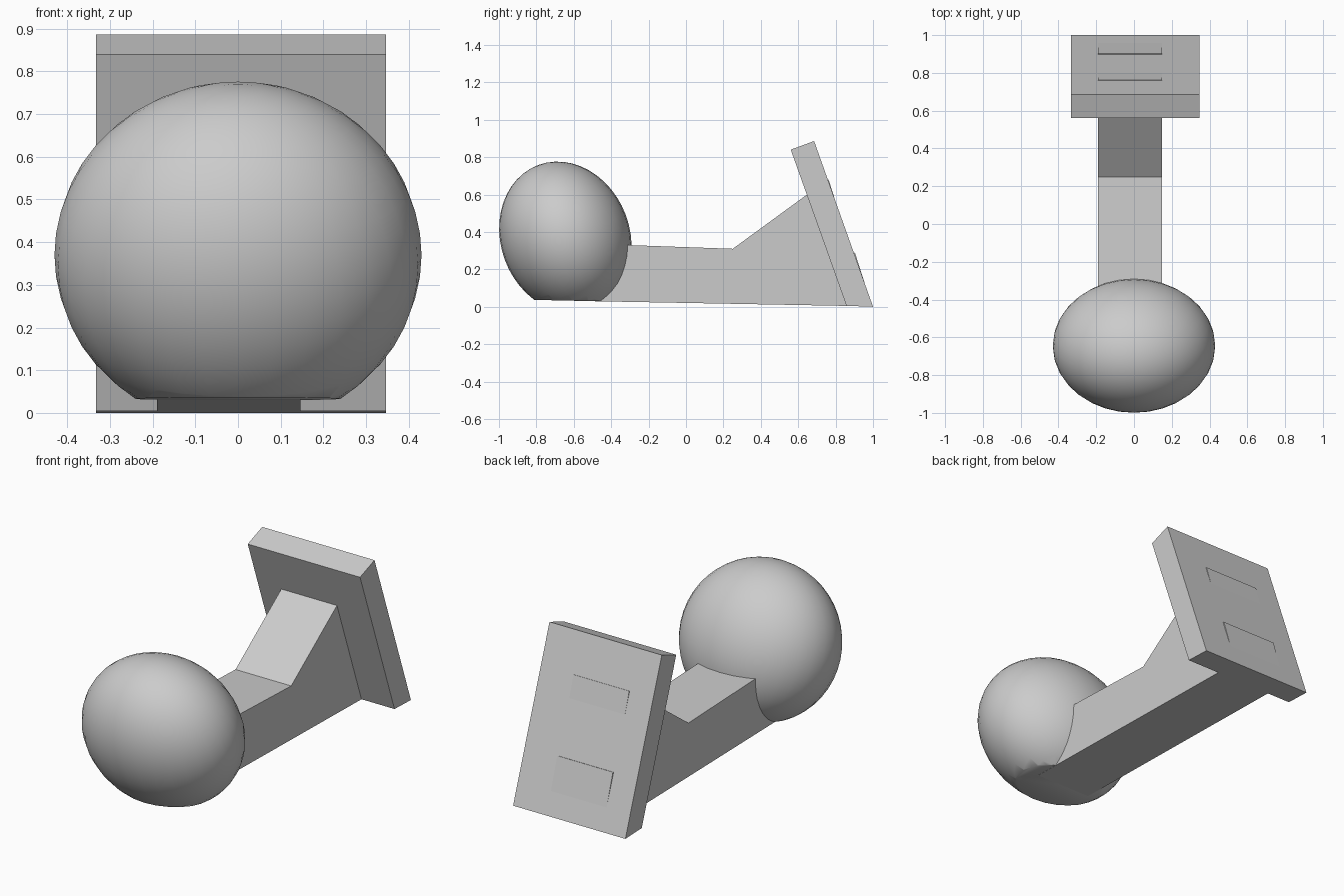
import bpy
import bmesh
import math
from mathutils import Matrix, Vector

cube = bpy.data.objects.get("Cube")
if cube:
    bpy.data.objects.remove(cube, do_unlink=True)

# Single plain grey
grey = bpy.data.materials.new("plain grey")
grey.use_nodes = True
colour = (0.6, 0.6, 0.6, 1)
grey.diffuse_color = colour
grey.node_tree.nodes["Principled BSDF"].inputs["Base Color"].default_value = colour


def finish(name, bm):
    bmesh.ops.recalc_face_normals(bm, faces=bm.faces[:])
    mesh = bpy.data.meshes.new(name)
    bm.to_mesh(mesh)
    bm.free()
    mesh.materials.append(grey)
    obj = bpy.data.objects.new(name, mesh)
    bpy.context.collection.objects.link(obj)
    return obj


def extrude_profile(name, points, x0, x1):
    """Extrude a side profile of (y, z) points from x0 to x1."""
    bm = bmesh.new()
    face = bm.faces.new([bm.verts.new((x0, y, z)) for y, z in points])
    out = bmesh.ops.extrude_face_region(bm, geom=[face])
    verts = [g for g in out["geom"] if isinstance(g, bmesh.types.BMVert)]
    bmesh.ops.translate(bm, verts=verts, vec=(x1 - x0, 0, 0))
    return finish(name, bm)


def underside(y):
    return 0.0205 - 0.0185 * y


ARM = (-0.19, 0.147)

# Tilted ellipsoid head, cut flat along the sloping underside
bm = bmesh.new()
shape = (Matrix.Translation((0, -0.645, 0.37))
         @ Matrix.Rotation(math.radians(20.5), 4, "X")
         @ Matrix.Diagonal((0.43, 0.345, 0.414, 1)))
bmesh.ops.create_uvsphere(bm, u_segments=32, v_segments=24, radius=1, matrix=shape)
cut = bmesh.ops.bisect_plane(bm, geom=bm.verts[:] + bm.edges[:] + bm.faces[:],
                             plane_co=(0, 0, underside(0) + 0.001),
                             plane_no=Vector((0, 0.0185, 1)).normalized(),
                             clear_inner=True)
rim = [g for g in cut["geom_cut"] if isinstance(g, bmesh.types.BMEdge)]
bmesh.ops.holes_fill(bm, edges=rim)
head = finish("rounded_head", bm)
bpy.ops.object.select_all(action="DESELECT")
head.select_set(True)
bpy.context.view_layer.objects.active = head
bpy.ops.object.shade_smooth_by_angle(angle=math.radians(35))

# Arm with a rising gusset that meets the plate
extrude_profile("arm", [(-0.6, underside(-0.6)), (-0.6, 0.34), (0.25, 0.31),
                        (0.65, 0.602), (0.68, 0.55), (0.88, underside(0.88))], *ARM)

# Leaning mounting plate
extrude_profile("mounting_plate", [(0.56, 0.84), (0.685, 0.886), (1.0, 0.0),
                                   (0.858, 0.005)], -0.333, 0.347)

# Shallow wedges where the arm ends just break through the back of the plate
top, foot = Vector((0.685, 0.886)), Vector((1.0, 0.0))
along = (foot - top).normalized()
outward = Vector((-along.y, along.x))


def back_wedge(name, start, length, height):
    a = top + along * start
    b = a + along * length
    extrude_profile(name, [a - outward * 0.01, a + outward * height,
                           b, b - outward * 0.01], *ARM)


back_wedge("upper_back_wedge", 0.22, 0.12, 0.004)
back_wedge("lower_back_wedge", 0.635, 0.18, 0.006)
